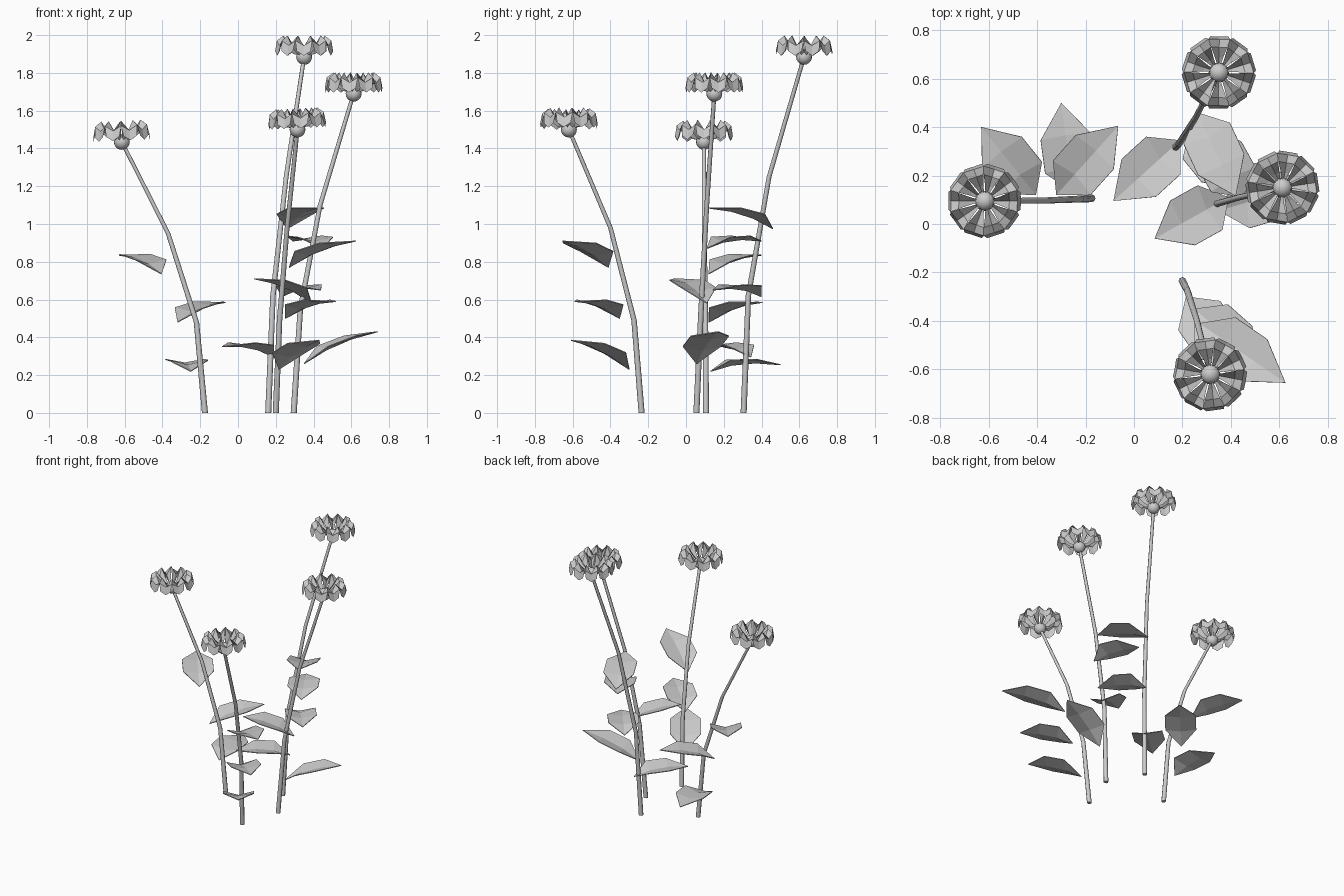
import bpy, bmesh, math
from mathutils import Vector, Matrix

cube = bpy.data.objects.get("Cube")
if cube:
    bpy.data.objects.remove(cube)

grey = bpy.data.materials.new("plain_grey")
grey.use_nodes = True
grey.diffuse_color = (0.6, 0.6, 0.6, 1)
grey.node_tree.nodes["Principled BSDF"].inputs["Base Color"].default_value = (0.6, 0.6, 0.6, 1)


def finish(name, bm, smooth=False, thickness=0):
    bmesh.ops.recalc_face_normals(bm, faces=bm.faces)
    mesh = bpy.data.meshes.new(name)
    bm.to_mesh(mesh)
    bm.free()
    mesh.materials.append(grey)
    for p in mesh.polygons:
        p.use_smooth = smooth
    ob = bpy.data.objects.new(name, mesh)
    bpy.context.collection.objects.link(ob)
    if thickness:
        mod = ob.modifiers.new("thickness", "SOLIDIFY")
        mod.thickness = thickness
        mod.offset = 0
    return ob


def stem(name, points, r0=0.016, r1=0.011, sides=8):
    """Tapering tube through the points, with level rings."""
    bm = bmesh.new()
    rings = []
    for i, p in enumerate(points):
        r = r0 + (r1 - r0) * i / (len(points) - 1)
        rings.append([bm.verts.new(Vector(p) + Vector((r * math.cos(a), r * math.sin(a), 0)))
                      for a in (math.tau * k / sides for k in range(sides))])
    for a, b in zip(rings, rings[1:]):
        for k in range(sides):
            j = (k + 1) % sides
            bm.faces.new((a[k], a[j], b[j], b[k]))
    bm.faces.new(rings[0])
    bm.faces.new(rings[-1])
    finish(name, bm, smooth=True).data.set_sharp_from_angle(angle=1.0)


def leaf(name, base, tip):
    """Pointed six-sided blade, arched and cupped along its middle rib."""
    base, tip = Vector(base), Vector(tip)
    span = tip - base
    side = Vector((-span.y, span.x, 0)).normalized()
    bm = bmesh.new()

    def spot(t, across, lift):
        return bm.verts.new(base + span * t + side * across + Vector((0, 0, lift)))

    root, end = spot(0, 0, 0), spot(1, 0, 0)
    rib = [spot(0.3, 0, 0.022), spot(0.64, 0, 0.022)]
    for s in (-1, 1):
        near, far = spot(0.25, s * 0.105, 0.05), spot(0.62, s * 0.105, 0.042)
        bm.faces.new((root, near, rib[0]))
        bm.faces.new((rib[0], near, far, rib[1]))
        bm.faces.new((rib[1], far, end))
    finish(name, bm, thickness=0.005)


def flower(name, centre, turn, tilt):
    """Ball with a ring of folded petals that curl over at the rim."""
    ball = bmesh.new()
    bmesh.ops.create_uvsphere(ball, u_segments=16, v_segments=10, radius=0.042,
                              matrix=Matrix.Translation(centre))
    finish(name + "_heart", ball, smooth=True)

    # radius, rib height, half width, edge height
    profile = [(0.028, 0.008, 0.006, 0.016), (0.062, 0.016, 0.017, 0.05),
               (0.104, 0.05, 0.033, 0.112), (0.137, 0.06, 0.045, 0.086),
               (0.149, 0.006, 0.037, 0.03)]
    place = Matrix.Translation(centre) @ Matrix.Rotation(tilt, 4, 'Y')
    bm = bmesh.new()
    count = 10
    for i in range(count):
        spin = place @ Matrix.Rotation(turn + math.tau * i / count, 4, 'Z')
        rows = [[bm.verts.new(spin @ Vector(v)) for v in
                 ((r, -w, e), (r, 0, z), (r, w, e))] for r, z, w, e in profile]
        for a, b in zip(rows, rows[1:]):
            for k in (0, 1):
                bm.faces.new((a[k], a[k + 1], b[k + 1], b[k]))
    finish(name + "_petals", bm)


# each plant: stem points, then leaf base and tip pairs
plants = {
    "left": ([(-.175, .106, 0), (-.22, .103, .48), (-.37, .097, .95), (-.615, .095, 1.435)],
             [((-.25, .13, .22), (-.30, .50, .255)),
              ((-.32, .12, .48), (-.065, .405, .585)),
              ((-.405, .12, .735), (-.63, .40, .835))]),
    "right": ([(.295, .055, 0), (.33, .08, .55), (.435, .11, 1.1), (.612, .15, 1.69)],
              [((.35, .055, .26), (.74, .17, .43)),
               ((.39, .11, .58), (.085, -.06, .71)),
               ((.45, .11, .87), (.29, .40, .91))]),
    "back": ([(.16, .305, 0), (.185, .33, .62), (.255, .44, 1.25), (.35, .625, 1.885)],
             [((.19, .345, .295), (-.085, .095, .35)),
              ((.23, .40, .615), (.44, .14, .65)),
              ((.26, .46, .975), (.42, .115, 1.085))]),
    "front": ([(.2, -.235, 0), (.22, -.275, .49), (.26, -.40, .98), (.315, -.62, 1.5)],
              [((.215, -.30, .23), (.43, -.61, .385)),
               ((.25, -.35, .5), (.52, -.59, .59)),
               ((.27, -.41, .77), (.625, -.655, .91))]),
}
for n, (key, (path, leaves)) in enumerate(plants.items()):
    stem(key + "_stem", path)
    for i, (base, tip) in enumerate(leaves):
        leaf(f"{key}_leaf_{i + 1}", base, tip)
    flower(key + "_flower", Vector(path[-1]), 0.15 * n, -0.05 if key in ("left", "front") else 0)
